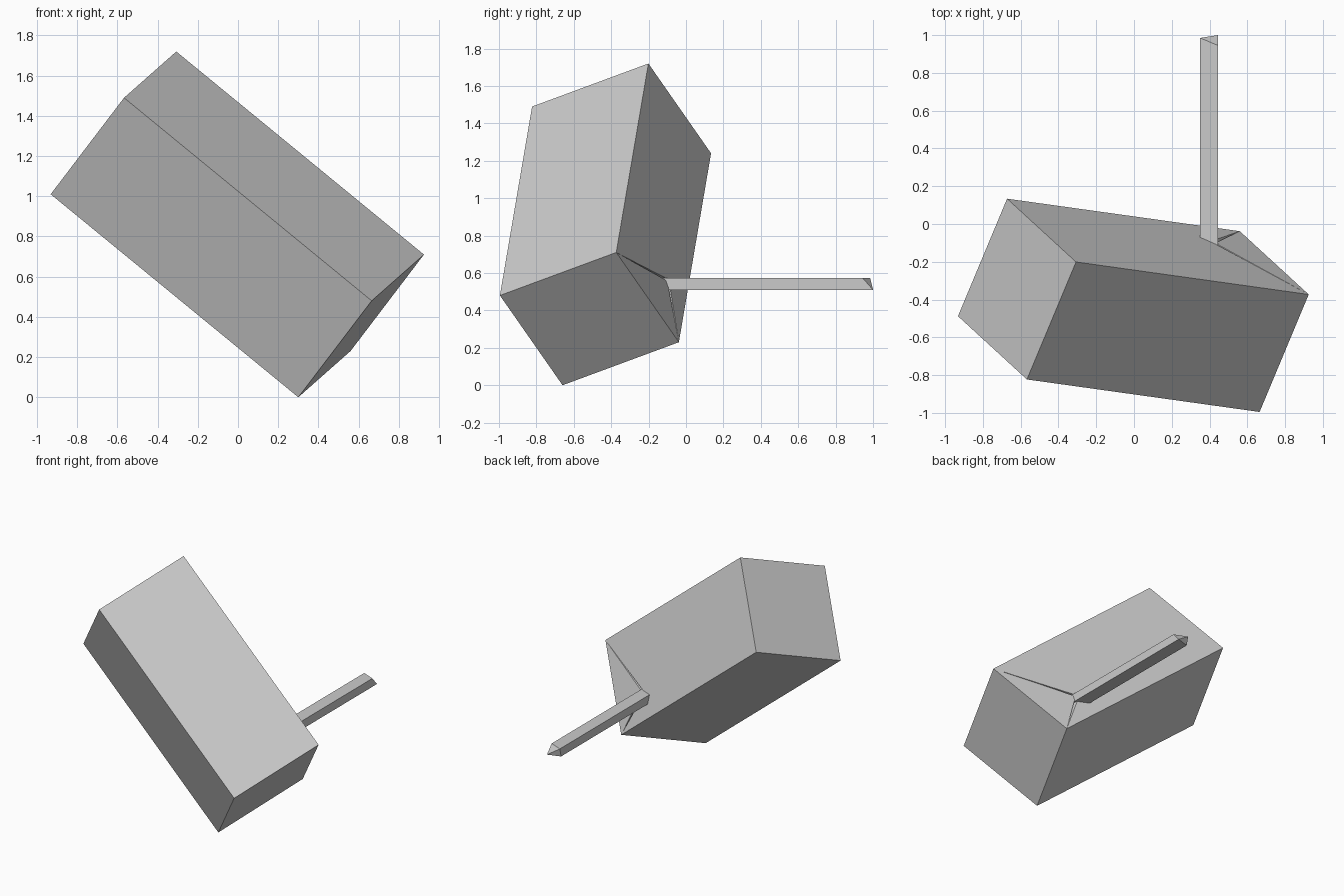
import bpy, bmesh
from mathutils import Vector

if "Cube" in bpy.data.objects:
    bpy.data.objects.remove(bpy.data.objects["Cube"], do_unlink=True)

grey = bpy.data.materials.new("plain grey")
grey.use_nodes = True
grey.diffuse_color = (0.6, 0.6, 0.6, 1)
grey.node_tree.nodes["Principled BSDF"].inputs["Base Color"].default_value = (0.6, 0.6, 0.6, 1)


def build(name, polygons):
    """Make one object from polygons given as lists of points, welding shared corners."""
    bm = bmesh.new()
    for points in polygons:
        bm.faces.new([bm.verts.new(p) for p in points])
    bmesh.ops.remove_doubles(bm, verts=bm.verts, dist=0.0005)
    bmesh.ops.recalc_face_normals(bm, faces=bm.faces)
    mesh = bpy.data.meshes.new(name)
    bm.to_mesh(mesh)
    bm.free()
    mesh.materials.append(grey)
    obj = bpy.data.objects.new(name, mesh)
    bpy.context.collection.objects.link(obj)
    return obj


# Tilted block: one corner and its three edge directions
corner = Vector((0.665, -0.995, 0.48))
length = Vector((-1.232, 0.172, 1.01))
depth = Vector((0.26, 0.622, 0.23))
drop = Vector((-0.365, 0.335, -0.48))
front = [corner + length, corner, corner + drop, corner + drop + length]
back = [p + depth for p in front]
normal = length.cross(drop).normalized()
if normal.y < 0:
    normal.negate()


# Rod section where it meets the back of the block, in the same order as the corners
def on_back(x, z):
    d = normal.dot(back[0])
    return Vector((x, (d - normal.x * x - normal.z * z) / normal.y, z))


left, right, low, high = 0.35, 0.445, 0.51, 0.572
root = [on_back(left, high), on_back(right, high), on_back(right, low), on_back(left, low)]
groove = [0, 0.05, 0.05, 0.05]
deep = [p - Vector((0, g, 0)) for p, g in zip(root, groove)]

# Block shell, with narrow creases running from the back corners to the rod
shell = [front]
for i in range(4):
    j = (i + 1) % 4
    shell.append([front[i], front[j], back[j], back[i]])
    start = root[i].lerp(root[j], 0.15 if groove[i] else 0)
    end = root[j].lerp(root[i], 0.15 if groove[j] else 0)
    shell.append([back[i], back[j], end, start])
    if groove[i]:
        shell.append([back[i], start, deep[i]])
    if groove[j]:
        shell.append([back[j], end, deep[j]])
build("tilted_block", shell)

# Rod with an uneven cut tip
tip_reach = [0.985, 0.945, 1.0, 0.97]
tip = [Vector((p.x, y, p.z)) for p, y in zip(root, tip_reach)]
rod = [[deep[i], deep[(i + 1) % 4], tip[(i + 1) % 4], tip[i]] for i in range(4)]
rod += [[tip[0], tip[1], tip[2]], [tip[0], tip[2], tip[3]]]
build("rod", rod)
